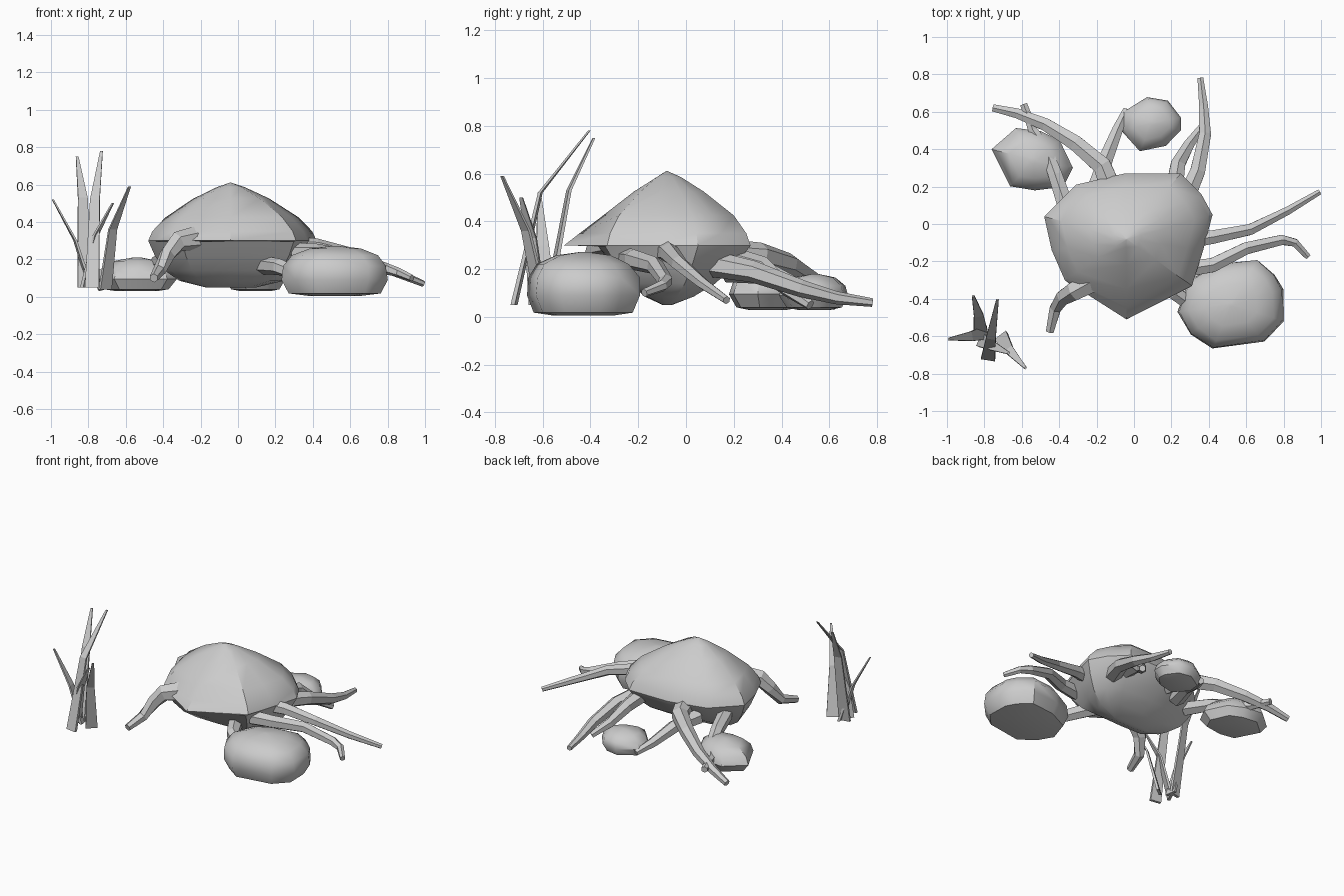
import bpy, bmesh, math, random
from mathutils import Vector

random.seed(4)
grey = bpy.data.materials.new("stone grey")
grey.diffuse_color = (0.6, 0.6, 0.6, 1)


def finish(name, rings, smooth_angle=0):
    """Skin a list of equal-length point rings, capping both ends."""
    bm = bmesh.new()
    vs = [[bm.verts.new(p) for p in r] for r in rings]
    n = len(vs[0])
    for a, b in zip(vs, vs[1:]):
        for i in range(n):
            j = (i + 1) % n
            bm.faces.new((a[i], a[j], b[j], b[i]))
    bm.faces.new(vs[0][::-1])
    bm.faces.new(vs[-1])
    bmesh.ops.remove_doubles(bm, verts=bm.verts[:], dist=0.0005)
    bmesh.ops.recalc_face_normals(bm, faces=bm.faces[:])
    for f in bm.faces:
        f.smooth = smooth_angle > 0
    for e in bm.edges:
        e.smooth = e.calc_face_angle(4) < math.radians(smooth_angle)
    me = bpy.data.meshes.new(name)
    bm.to_mesh(me)
    bm.free()
    me.materials.append(grey)
    ob = bpy.data.objects.new(name, me)
    bpy.context.collection.objects.link(ob)


def rock(name, outline, centre, levels, jitter=0.0):
    """Scale a plan outline about its centre at each (z, scale) level."""
    cx, cy = centre
    rings = []
    for z, s in levels:
        rings.append([(cx + (x - cx) * s * (1 + random.uniform(-jitter, jitter)),
                       cy + (y - cy) * s * (1 + random.uniform(-jitter, jitter)), z)
                      for x, y in outline])
    finish(name, rings, 42)


def tube(name, pts, r0, r1, sides=6):
    """Tapered faceted root along a path."""
    pts = [Vector(p) for p in pts]
    rings = []
    for i, p in enumerate(pts):
        t = (pts[min(i + 1, len(pts) - 1)] - pts[max(i - 1, 0)]).normalized()
        side = t.cross(Vector((0, 0, 1))).normalized()
        up = side.cross(t)
        r = r0 + (r1 - r0) * i / (len(pts) - 1)
        rings.append([p + side * r * math.cos(a) + up * r * math.sin(a)
                      for a in (math.tau * (k + 0.5) / sides for k in range(sides))])
    finish(name, rings)


def blade(name, base, mid, tip, w=0.038, t=0.009):
    """Thin flat tapering grass blade, wide across its lean."""
    pts = [Vector(base), Vector(mid), Vector(tip)]
    lean = pts[2] - pts[0]
    lean.z = 0
    lean.normalize()
    side = Vector((-lean.y, lean.x, 0))
    rings = []
    for p, s in zip(pts, (1, 0.68, 0.18)):
        a, b = side * w * s, lean * t * max(s, 0.5)
        rings.append([p + a + b, p - a + b, p - a - b, p + a - b])
    finish(name, rings)


# Main mound: overhanging lip at the front, rounded belly underneath
plan = [(0.42, 0.05), (0.36, 0.16), (0.25, 0.27), (-0.05, 0.27), (-0.31, 0.21),
        (-0.48, 0.04), (-0.44, -0.14), (-0.37, -0.30), (-0.04, -0.51), (0.31, -0.33),
        (0.37, -0.14)]
px, py = -0.04, -0.08
under = [(x, max(y, -0.37)) for x, y in plan]
under[7], under[9] = (-0.30, -0.36), (0.30, -0.34)
TIP = 8
rings = []
# z, x scale, y scale, scale of the front tip, outline
for z, sx, sy, st, src in ((0.05, 0.30, 0.06, 0.06, under), (0.085, 0.62, 0.32, 0.32, under),
                           (0.14, 0.80, 0.58, 0.52, under), (0.22, 0.92, 0.82, 0.76, under),
                           (0.295, 0.995, 0.995, 0.99, under), (0.30, 1.0, 1.0, 1.0, plan),
                           (0.35, 0.95, 0.95, 0.85, plan), (0.425, 0.79, 0.80, 0.62, plan),
                           (0.525, 0.45, 0.44, 0.32, plan), (0.585, 0.17, 0.17, 0.10, plan),
                           (0.61, 0.01, 0.01, 0.01, plan)):
    rings.append([(px + (x - px) * sx, py + (y - py) * (st if i == TIP else sy), z)
                  for i, (x, y) in enumerate(src)])
finish("main_mound", rings, 35)

# Loose rocks around it
rock("large_front_rock",
     [(0.80, -0.35), (0.80, -0.52), (0.70, -0.63), (0.42, -0.67), (0.30, -0.59),
      (0.23, -0.47), (0.29, -0.30), (0.46, -0.21), (0.66, -0.19), (0.75, -0.27)],
     (0.52, -0.43), [(0.005, 0.5), (0.018, 0.86), (0.09, 1.0), (0.165, 0.97),
                     (0.222, 0.80), (0.258, 0.48), (0.272, 0.05)], 0.02)
rock("left_back_rock",
     [(-0.76, 0.40), (-0.63, 0.51), (-0.50, 0.50), (-0.40, 0.45), (-0.33, 0.30),
      (-0.38, 0.20), (-0.53, 0.18), (-0.66, 0.20)],
     (-0.54, 0.34), [(0.03, 0.5), (0.04, 0.80), (0.095, 1.0), (0.145, 0.90),
                     (0.19, 0.6), (0.21, 0.1)], 0.02)
rock("back_rock",
     [(-0.06, 0.60), (0.07, 0.68), (0.18, 0.66), (0.25, 0.57), (0.25, 0.50),
      (0.17, 0.42), (0.03, 0.39), (-0.07, 0.50)],
     (0.10, 0.54), [(0.03, 0.5), (0.04, 0.80), (0.09, 1.0), (0.13, 0.90),
                    (0.165, 0.6), (0.18, 0.1)], 0.02)

# Roots spreading from under the mound
roots = {
    "right_root": ([(0.28, -0.09, 0.275), (0.42, -0.07, 0.27), (0.62, -0.03, 0.225),
                    (0.82, 0.07, 0.14), (0.99, 0.17, 0.07)], 0.05, 0.017),
    "right_front_root": ([(0.28, -0.24, 0.24), (0.42, -0.22, 0.24), (0.60, -0.13, 0.215),
                          (0.79, -0.085, 0.15), (0.86, -0.10, 0.13), (0.93, -0.175, 0.10)],
                         0.05, 0.018),
    "back_right_long_root": ([(0.27, 0.12, 0.22), (0.34, 0.28, 0.19), (0.38, 0.48, 0.12),
                              (0.372, 0.63, 0.08), (0.355, 0.78, 0.06)], 0.055, 0.018),
    "back_right_short_root": ([(0.21, 0.15, 0.25), (0.235, 0.32, 0.21), (0.29, 0.42, 0.12),
                               (0.365, 0.52, 0.05)], 0.055, 0.022),
    "back_middle_root": ([(-0.21, 0.17, 0.20), (-0.15, 0.35, 0.18), (-0.09, 0.50, 0.11),
                          (-0.04, 0.61, 0.07)], 0.055, 0.022),
    "back_left_long_root": ([(-0.12, 0.18, 0.26), (-0.17, 0.31, 0.255), (-0.31, 0.43, 0.22),
                             (-0.47, 0.53, 0.155), (-0.62, 0.59, 0.10), (-0.75, 0.62, 0.05)],
                            0.065, 0.022),
    "left_root": ([(-0.36, 0.08, 0.22), (-0.42, 0.26, 0.19), (-0.47, 0.40, 0.14),
                   (-0.54, 0.50, 0.12), (-0.59, 0.64, 0.11)], 0.05, 0.022),
    "front_left_root": ([(-0.23, -0.31, 0.31), (-0.32, -0.36, 0.295), (-0.375, -0.39, 0.23),
                         (-0.42, -0.45, 0.14), (-0.45, -0.575, 0.10)], 0.066, 0.024),
    "front_right_root": ([(0.13, -0.20, 0.17), (0.22, -0.37, 0.16), (0.34, -0.46, 0.11)],
                         0.05, 0.038),
}
for name, (path, r0, r1) in roots.items():
    tube(name, path, r0, r1)

# Grass tuft
blades = [
    ((-0.78, -0.72, 0.05), (-0.765, -0.61, 0.52), (-0.73, -0.405, 0.78)),
    ((-0.82, -0.58, 0.05), (-0.83, -0.49, 0.53), (-0.86, -0.385, 0.75)),
    ((-0.79, -0.58, 0.05), (-0.87, -0.60, 0.30), (-0.99, -0.615, 0.52)),
    ((-0.71, -0.60, 0.04), (-0.67, -0.67, 0.36), (-0.58, -0.77, 0.59)),
    ((-0.82, -0.62, 0.05), (-0.76, -0.65, 0.33), (-0.67, -0.69, 0.50)),
]
for i, (b, m, t) in enumerate(blades):
    blade(f"grass_blade_{i + 1}", b, m, t)
